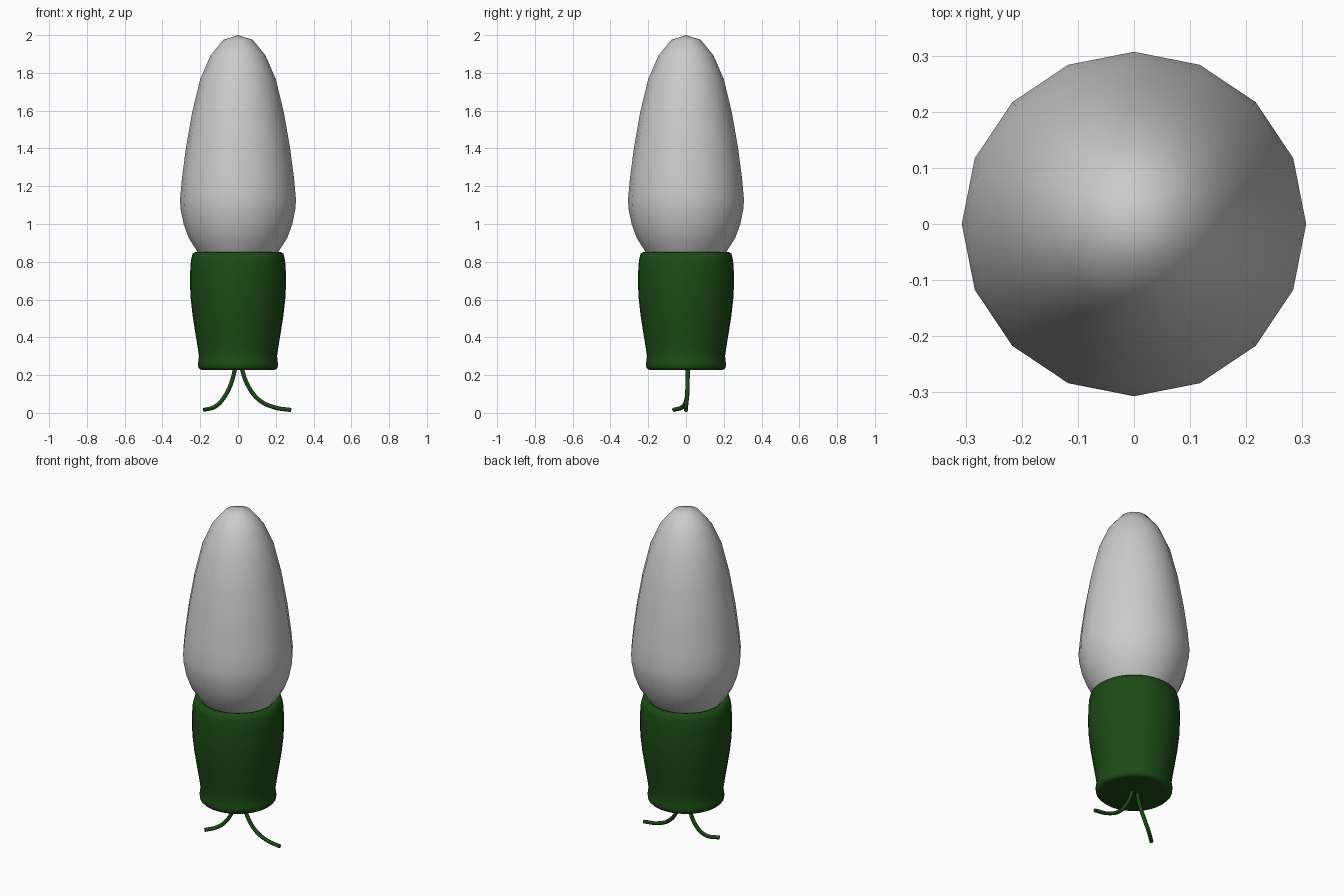
import bpy, bmesh
from math import cos, sin, tau

if "Cube" in bpy.data.objects:
    bpy.data.objects.remove(bpy.data.objects["Cube"])

green = bpy.data.materials.new("dark_green")
green.diffuse_color = (0.012, 0.07, 0.008, 1)
green.use_nodes = True
green.node_tree.nodes["Principled BSDF"].inputs["Base Color"].default_value = green.diffuse_color


def lathe(name, profile, sides, mat=None):
    """Revolve (radius, z) points about z; radius 0 makes a pole."""
    bm = bmesh.new()
    rings = []
    for r, z in profile:
        if r == 0:
            rings.append([bm.verts.new((0, 0, z))] * sides)
        else:
            rings.append([bm.verts.new((r * cos(tau * i / sides), r * sin(tau * i / sides), z))
                          for i in range(sides)])
    for a, b in zip(rings, rings[1:]):
        for i in range(sides):
            j = (i + 1) % sides
            bm.faces.new(dict.fromkeys((a[i], a[j], b[j], b[i])))
    bmesh.ops.recalc_face_normals(bm, faces=bm.faces)
    for f in bm.faces:
        f.smooth = True
    mesh = bpy.data.meshes.new(name)
    bm.to_mesh(mesh)
    bm.free()
    obj = bpy.data.objects.new(name, mesh)
    bpy.context.collection.objects.link(obj)
    if mat:
        mesh.materials.append(mat)
    return obj


def wire(name, points):
    """Round wire along a smooth path."""
    cu = bpy.data.curves.new(name, "CURVE")
    cu.dimensions = "3D"
    cu.bevel_depth = 0.011
    cu.bevel_resolution = 2
    cu.resolution_u = 6
    cu.use_fill_caps = True
    sp = cu.splines.new("BEZIER")
    sp.bezier_points.add(len(points) - 1)
    for bp, p in zip(sp.bezier_points, points):
        bp.co = p
        bp.handle_left_type = bp.handle_right_type = "AUTO"
    cu.materials.append(green)
    obj = bpy.data.objects.new(name, cu)
    bpy.context.collection.objects.link(obj)


# Glass bulb, 16 sides
lathe("bulb", [(0, 2.0), (0.078, 1.975), (0.145, 1.893), (0.2, 1.767), (0.243, 1.59),
               (0.276, 1.4), (0.297, 1.24), (0.307, 1.13), (0.304, 1.08), (0.288, 1.0),
               (0.26, 0.925), (0.217, 0.857), (0.185, 0.81), (0, 0.79)], 16)

# Socket with rounded rim and a small foot bead
lathe("socket", [(0, 0.8), (0.19, 0.81), (0.205, 0.845), (0.225, 0.853), (0.24, 0.843),
                 (0.249, 0.81), (0.253, 0.75), (0.254, 0.68), (0.251, 0.61), (0.241, 0.52),
                 (0.227, 0.43), (0.214, 0.35), (0.207, 0.3), (0.209, 0.28), (0.212, 0.26),
                 (0.21, 0.24), (0.2, 0.23), (0.185, 0.226), (0, 0.226)], 32, green)

# Two lead wires
wire("left_wire", [(-0.012, 0.008, 0.25), (-0.035, 0.008, 0.16), (-0.075, 0.004, 0.08),
                   (-0.12, -0.016, 0.034), (-0.18, -0.065, 0.016)])
wire("right_wire", [(0.015, 0.01, 0.25), (0.05, 0.008, 0.15), (0.11, 0.004, 0.07),
                    (0.19, 0, 0.03), (0.282, 0, 0.015)])
